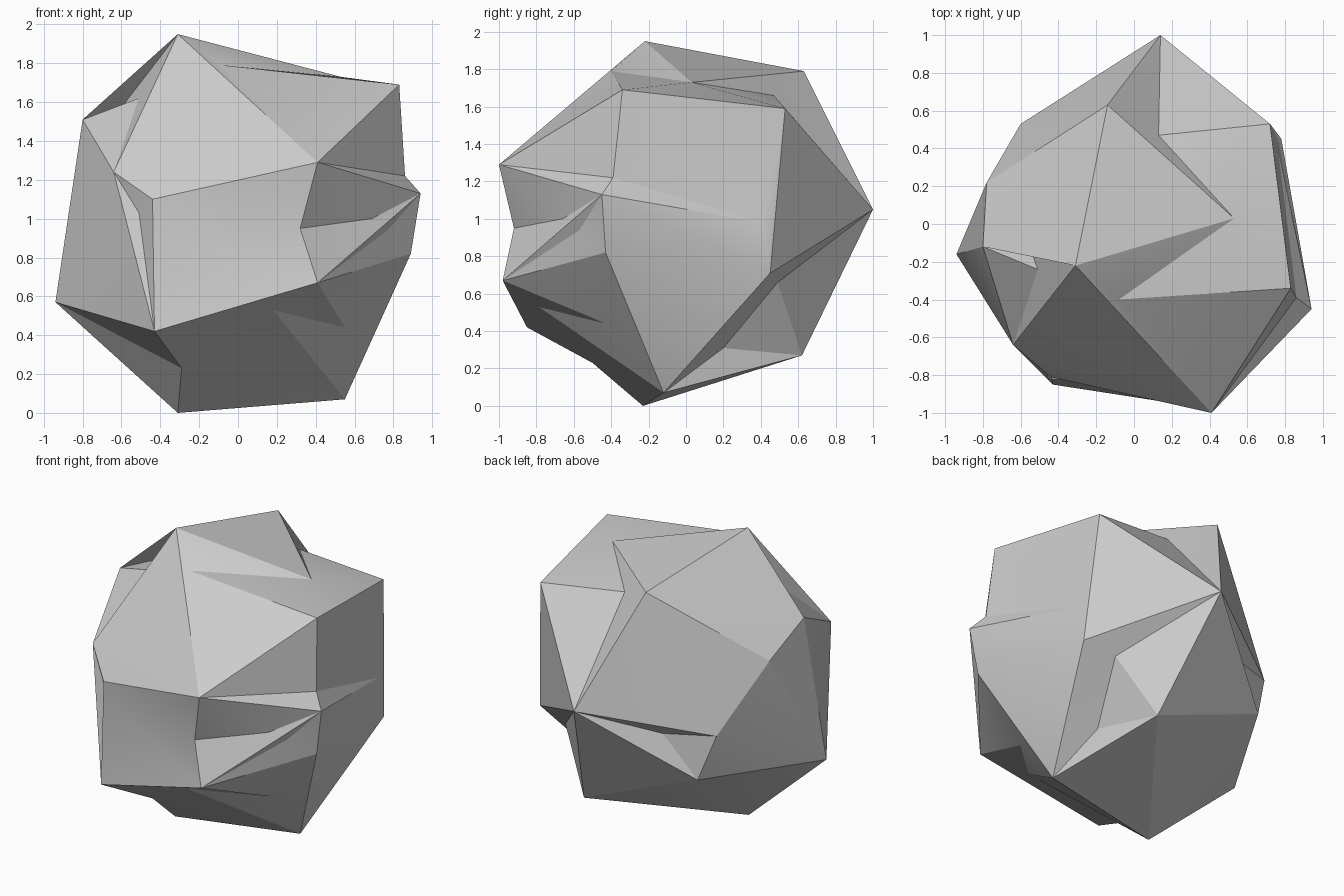
import bpy
import bmesh
import math
from mathutils import Vector

default_cube = bpy.data.objects.get("Cube")
if default_cube:
    bpy.data.objects.remove(default_cube, do_unlink=True)

# Outer corners of the boulder, one letter each
corners = {
    "A": (-.31, -.22, 1.95),   # summit
    "L": (-.14, .63, 1.79),
    "q": (.53, .03, 1.73),
    "B": (.83, -.34, 1.69),
    "N": (.72, .53, 1.59),
    "R": (-.80, -.12, 1.51),
    "K": (-.78, .22, 1.34),
    "C": (.41, -1.0, 1.29),
    "D": (-.64, -.64, 1.24),
    "G": (.94, -.45, 1.13),
    "u": (-.44, -.81, 1.10),
    "M": (.14, 1.0, 1.05),
    "f": (-.18, .78, 1.01),
    "d": (-.60, .53, .90),
    "W": (.89, -.43, .82),
    "Q": (.78, .45, .71),
    "F": (.41, -.98, .67),
    "P": (-.50, .59, .60),
    "J": (-.94, -.16, .57),
    "E": (-.43, -.85, .42),
    "O": (.33, .62, .27),
    "H": (.55, -.12, .07),
    "I": (-.31, -.23, 0),      # foot
}

# Dents in carving order: letter, pushed-in point, corners that enclose it
dents = [
    # summit ledges
    ("r", (-.08, -.40, 1.79), "ACBq"),
    ("t", (.13, .47, 1.66), "LqNM"),
    # small shelf on the -x side
    ("s", (-.51, -.24, 1.62), "ADRK"),
    ("v", (-.61, .05, 1.56), "RKsA"),
    # front hollow and its nick
    ("w", (-.23, -.83, .89), "uCFE"),
    ("x", (-.51, -.71, 1.03), "DuE"),
    # front corner notch
    ("p", (.32, -.92, .95), "wCFG"),
    ("o", (.69, -.66, 1.0), "CFGp"),
    # +x side folds
    ("a", (.76, .41, .98), "BGNQ"),
    ("y", (.86, -.39, 1.22), "BCGa"),
    ("l", (.77, -.57, .94), "FGW"),
    # underside overhangs
    ("j", (.18, -.79, .53), "EFHI"),
    ("k", (.55, -.43, .44), "FGWHj"),
    ("e", (-.29, -.50, .23), "EIJj"),
    # back notches
    ("c", (.46, .20, .31), "HQO"),
    ("b", (.56, .49, .66), "QOMc"),
    ("h", (-.28, .65, .88), "dPMf"),
]


def wrap_corners(bm, points):
    """Wrap a tight skin around the corner points."""
    named = {name: bm.verts.new(co) for name, co in points.items()}
    bmesh.ops.convex_hull(bm, input=list(named.values()))
    return named


def push_in(bm, named, name, point, enclosing):
    """Replace the faces between the enclosing corners by a fan to one point."""
    ring = {named[letter] for letter in enclosing}
    old_faces = {face for face in bm.faces if set(face.verts) <= ring}
    rim = []
    for face in old_faces:
        for edge in face.edges:
            if sum(other in old_faces for other in edge.link_faces) == 1:
                rim.append(tuple(edge.verts))
    apex = named[name] = bm.verts.new(Vector(point))
    bmesh.ops.delete(bm, geom=list(old_faces), context="FACES_ONLY")
    for start, end in rim:
        bm.faces.new((start, end, apex))


def drop_loose(bm):
    """Remove edges and corners that no face uses."""
    loose_edges = [edge for edge in bm.edges if not edge.link_faces]
    bmesh.ops.delete(bm, geom=loose_edges, context="EDGES")
    loose_verts = [vert for vert in bm.verts if not vert.link_faces]
    bmesh.ops.delete(bm, geom=loose_verts, context="VERTS")


# Boulder body
bm = bmesh.new()
named = wrap_corners(bm, corners)
for dent in dents:
    push_in(bm, named, *dent)
drop_loose(bm)
bmesh.ops.recalc_face_normals(bm, faces=bm.faces[:])
mesh = bpy.data.meshes.new("boulder")
bm.to_mesh(mesh)
bm.free()
boulder = bpy.data.objects.new("boulder", mesh)
bpy.context.collection.objects.link(boulder)

# Plain stone colour
stone = bpy.data.materials.new("stone_grey")
stone.use_nodes = True
stone_colour = (.6, .6, .6, 1)
stone.diffuse_color = stone_colour
stone.node_tree.nodes["Principled BSDF"].inputs["Base Color"].default_value = stone_colour
mesh.materials.append(stone)

# Soften only the shallow folds
bpy.ops.object.select_all(action="DESELECT")
boulder.select_set(True)
bpy.context.view_layer.objects.active = boulder
bpy.ops.object.shade_smooth_by_angle(angle=math.radians(20))
